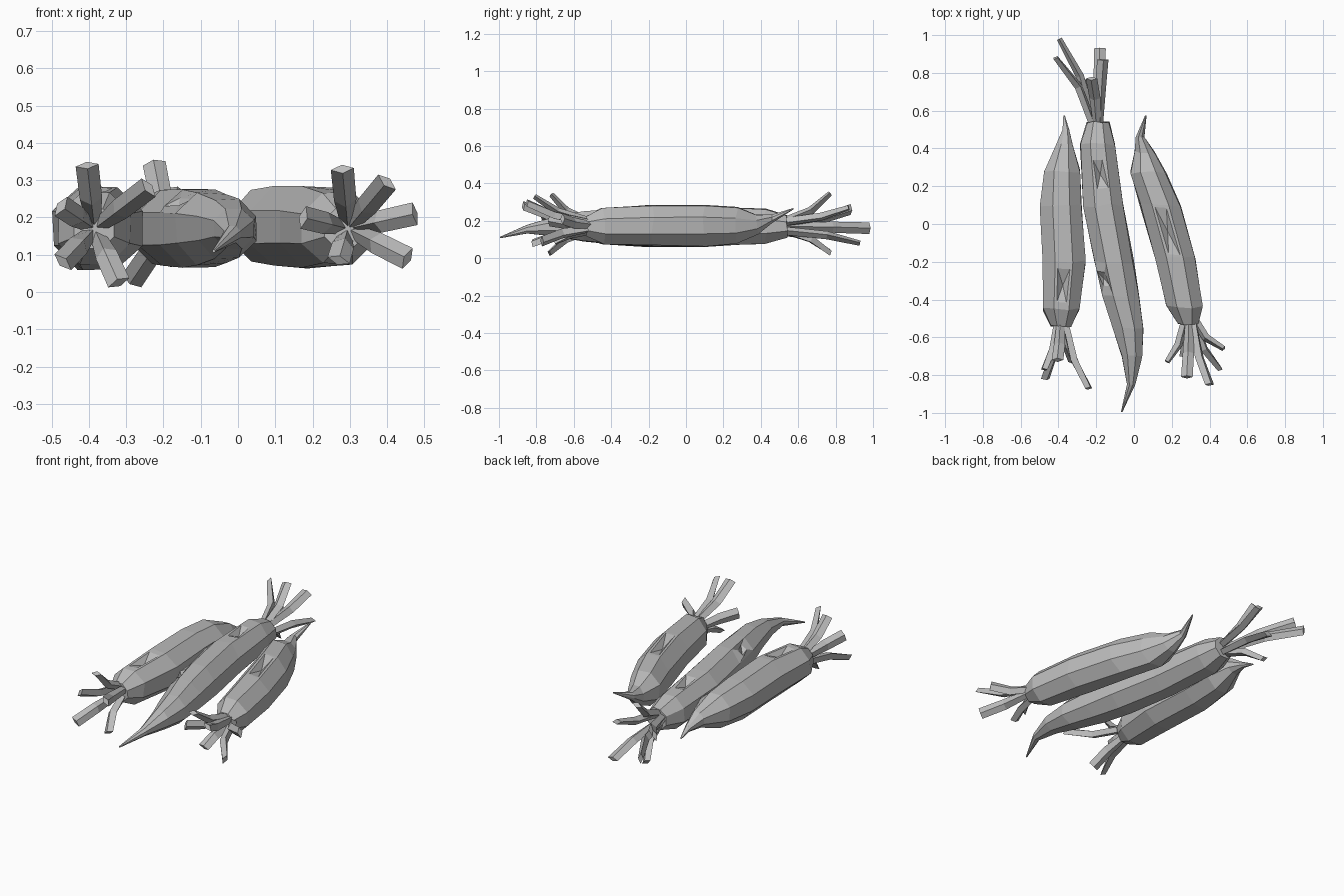
import bpy, bmesh, math, random
from mathutils import Vector

random.seed(4)
cube = bpy.data.objects.get("Cube")
if cube:
    bpy.data.objects.remove(cube, do_unlink=True)

grey = bpy.data.materials.new("plain grey")
grey.use_nodes = True
COLOUR = (0.5, 0.5, 0.5, 1)
grey.diffuse_color = COLOUR
grey.node_tree.nodes["Principled BSDF"].inputs["Base Color"].default_value = COLOUR


def loft(bm, rings):
    """Skin a list of point rings and cap both ends."""
    loops = [[bm.verts.new(p) for p in ring] for ring in rings]
    for a, b in zip(loops, loops[1:]):
        for i in range(len(a)):
            j = (i + 1) % len(a)
            bm.faces.new((a[i], a[j], b[j], b[i]))
    bm.faces.new(loops[0])
    bm.faces.new(loops[-1])


def finish(name, bm):
    bmesh.ops.recalc_face_normals(bm, faces=bm.faces)
    mesh = bpy.data.meshes.new(name)
    bm.to_mesh(mesh)
    bm.free()
    mesh.materials.append(grey)
    obj = bpy.data.objects.new(name, mesh)
    bpy.context.collection.objects.link(obj)


def root(name, spine, pits):
    """Eight-sided tapering body; spine rows are x, y, z, radius."""
    bm = bmesh.new()
    rings = []
    for x, y, z, r in spine:
        ring = []
        for i in range(8):
            a = math.tau * (i + 0.5) / 8
            k = r * 1.06 * random.uniform(0.96, 1.04)
            ring.append((x + k * math.cos(a), y + random.uniform(-0.1, 0.1) * r,
                         z + k * math.sin(a)))
        rings.append(ring)
    loft(bm, rings)
    bmesh.ops.recalc_face_normals(bm, faces=bm.faces)
    # small wedge-shaped nicks in the skin
    for x, y, length in pits:
        axis = min(spine, key=lambda s: abs(s[1] - y))
        bm.faces.ensure_lookup_table()
        top = [f for f in bm.faces if f.normal.z > 0.4]
        target = Vector((x, y, axis[2] + 0.1))
        face = min(top, key=lambda f: (f.calc_center_median() - target).length)
        bmesh.ops.inset_individual(bm, faces=[face], thickness=0.02)
        c = face.calc_center_median()
        for v in face.verts:
            off = v.co - c
            v.co = c + Vector((off.x, off.y * length, off.z * length))
        mid = bmesh.ops.poke(bm, faces=[face])["verts"][0]
        mid.co.z -= 0.03
    finish(name, bm)


def leaves(name, crown, ends):
    """Bent, blunt stalks fanning out of the crown."""
    bm = bmesh.new()
    crown = Vector(crown)
    for end in ends:
        end = Vector(end)
        out = end - crown
        radial = Vector((out.x, 0, out.z)).normalized()
        along = Vector((0, math.copysign(1, out.y), 0))
        base = crown + radial * 0.022 - along * 0.03
        bend = crown + Vector((out.x * 0.42, out.y * 0.55, out.z * 0.42)) + radial * 0.01
        rings = []
        for p, d, w, t in ((base, bend - base, 0.02, 0.022),
                           (bend, end - base, 0.03, 0.022),
                           (end, end - bend, 0.031, 0.014)):
            d = d.normalized()
            side = d.cross(radial).normalized()
            up = side.cross(d).normalized()
            rings.append([p - side * w, p + up * t, p + side * w, p - up * t])
        loft(bm, rings)
    finish(name, bm)


# right-hand root, nearly straight
root("right_root", [
    (-.385, -.54, .17, .055), (-.385, -.45, .17, .097), (-.37, -.2, .17, .113),
    (-.385, .1, .17, .112), (-.383, .28, .17, .097), (-.367, .42, .165, .045),
    (-.36, .5, .14, .018), (-.37, .575, .115, .004)], [(-.38, -.33, .8)])
leaves("right_leaves", (-.385, -.54, .17), [
    (-.405, -.72, .34), (-.47, -.82, .08), (-.24, -.87, .28),
    (-.32, -.73, .025), (-.475, -.77, .23)])

# middle root, turned the other way
root("middle_root", [
    (-.19, .54, .17, .06), (-.192, .42, .17, .094), (-.163, .1, .17, .105),
    (-.105, -.2, .17, .104), (-.07, -.38, .17, .098), (-.03, -.55, .17, .08),
    (-.012, -.7, .17, .055), (-.015, -.85, .155, .023), (-.065, -.995, .11, .004)],
    [(-.16, .25, .5), (-.18, -.22, .5)])
leaves("middle_leaves", (-.19, .54, .17), [
    (-.395, .98, .16), (-.415, .88, .26), (-.18, .93, .08),
    (-.165, .87, .27), (-.225, .77, .345), (-.285, .77, .03)])

# left-hand root, slanting
root("left_root", [
    (.285, -.53, .17, .055), (.267, -.44, .17, .097), (.217, -.18, .175, .108),
    (.14, .1, .175, .11), (.075, .27, .175, .098), (.055, .38, .18, .054),
    (.032, .46, .21, .023), (.063, .575, .265, .004)], [(.18, -.1, 1.0)])
leaves("left_leaves", (.295, -.53, .17), [
    (.28, -.81, .33), (.4, -.85, .295), (.475, -.66, .21),
    (.455, -.77, .09), (.175, -.73, .2), (.27, -.7, .085)])
